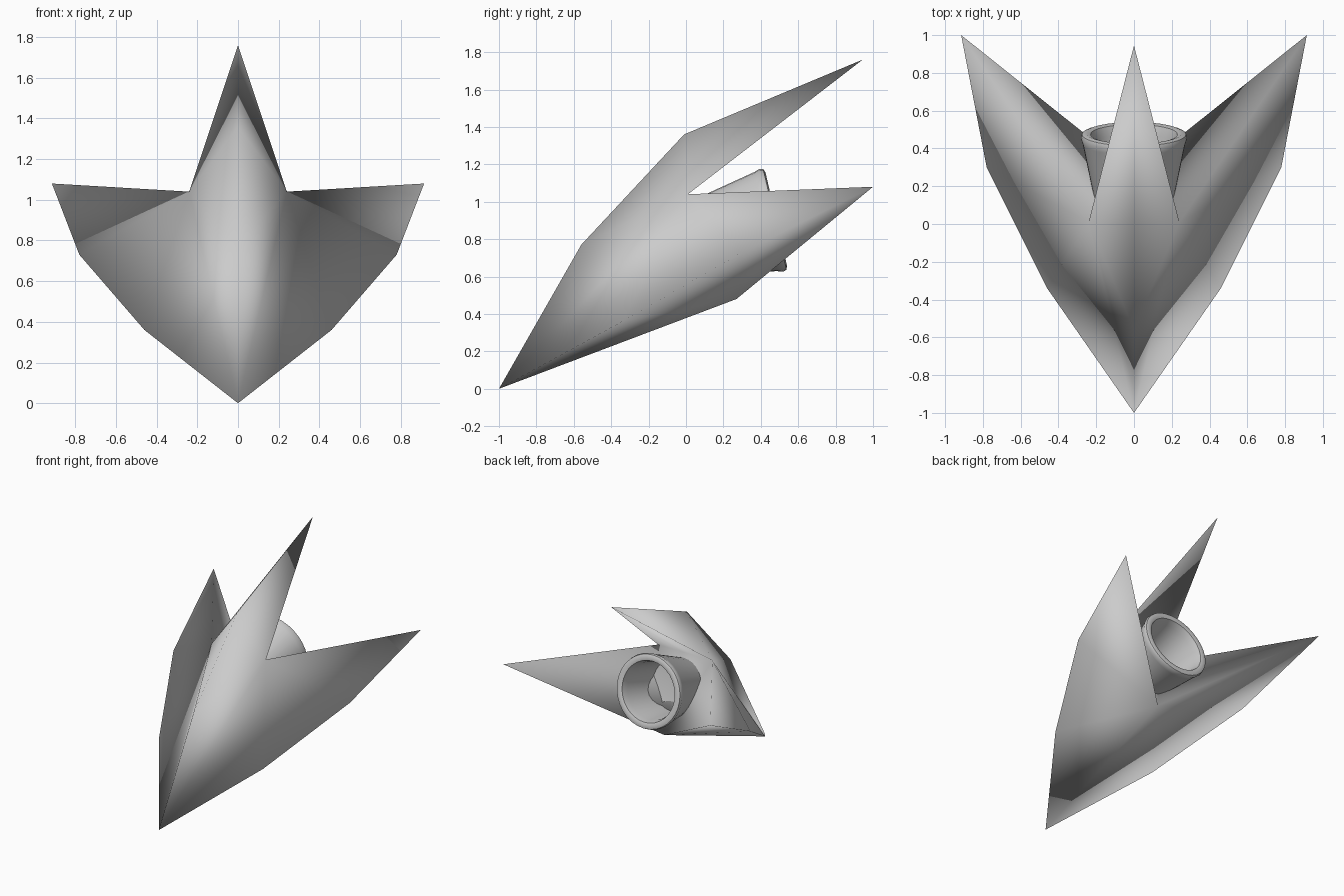
import bpy, bmesh, math
from mathutils import Matrix

if "Cube" in bpy.data.objects:
    bpy.data.objects.remove(bpy.data.objects["Cube"])


def finish(bm, name, angle):
    bmesh.ops.recalc_face_normals(bm, faces=bm.faces)
    mesh = bpy.data.meshes.new(name)
    bm.to_mesh(mesh)
    bm.free()
    obj = bpy.data.objects.new(name, mesh)
    bpy.context.collection.objects.link(obj)
    bpy.ops.object.select_all(action='DESELECT')
    obj.select_set(True)
    bpy.context.view_layer.objects.active = obj
    bpy.ops.object.shade_smooth_by_angle(angle=math.radians(angle))
    return obj


# Hull: closed three-pronged dart, each face built on both sides
P = {
    "nose": (0, -1, 0),
    "ridge1": (0, -0.56, 0.77), "ridge2": (0, -0.01, 1.36), "spike": (0, 0.945, 1.76),
    "notch": (0.24, 0.01, 1.04),
    "wing1": (0.46, -0.34, 0.36), "wing2": (0.78, 0.30, 0.73), "wingtip": (0.915, 1.0, 1.08),
    "keel": (0, 0.27, 0.48),
}
FACES = [
    "nose notch ridge1", "ridge1 notch ridge2", "ridge2 notch spike",   # top prong
    "nose wing1 notch", "wing1 wing2 notch", "wing2 wingtip notch",     # wing prong
    "nose keel wing1", "keel wing2 wing1", "keel wingtip wing2",        # underside
    "notch wingtip keel",                                               # wing back
]
bm = bmesh.new()
sides = []
for s in (1, -1):
    v = {k: bm.verts.new((s * x, y, z)) for k, (x, y, z) in P.items()}
    sides.append(v)
    for f in FACES:
        bm.faces.new([v[k] for k in f.split()])
r, l = sides
bm.faces.new((r["notch"], l["notch"], r["spike"]))   # top prong back
bm.faces.new((r["notch"], r["keel"], l["notch"]))    # rear wall
bmesh.ops.remove_doubles(bm, verts=bm.verts, dist=0.0005)
finish(bm, "hull", 180)

# Engine nozzle: hollow flared bell with a rounded lip, (radius, height) profile
profile = [(0, -0.50), (0.18, -0.50), (0.272, -0.05), (0.282, -0.02), (0.276, 0.0),
           (0.255, 0.008), (0.23, 0.0), (0.215, -0.05), (0.19, -0.34), (0, -0.36)]
bm = bmesh.new()
pts = [bm.verts.new((rad, 0, h)) for rad, h in profile]
edges = [bm.edges.new(pair) for pair in zip(pts, pts[1:])]
bmesh.ops.spin(bm, geom=pts + edges, cent=(0, 0, 0), axis=(0, 0, 1),
               angle=math.tau, steps=32, use_duplicate=False)
bmesh.ops.remove_doubles(bm, verts=bm.verts, dist=0.0005)
bm.transform(Matrix.Translation((0, 0.475, 0.905)) @ Matrix.Rotation(math.radians(-77), 4, 'X'))
finish(bm, "engine_nozzle", 50)
